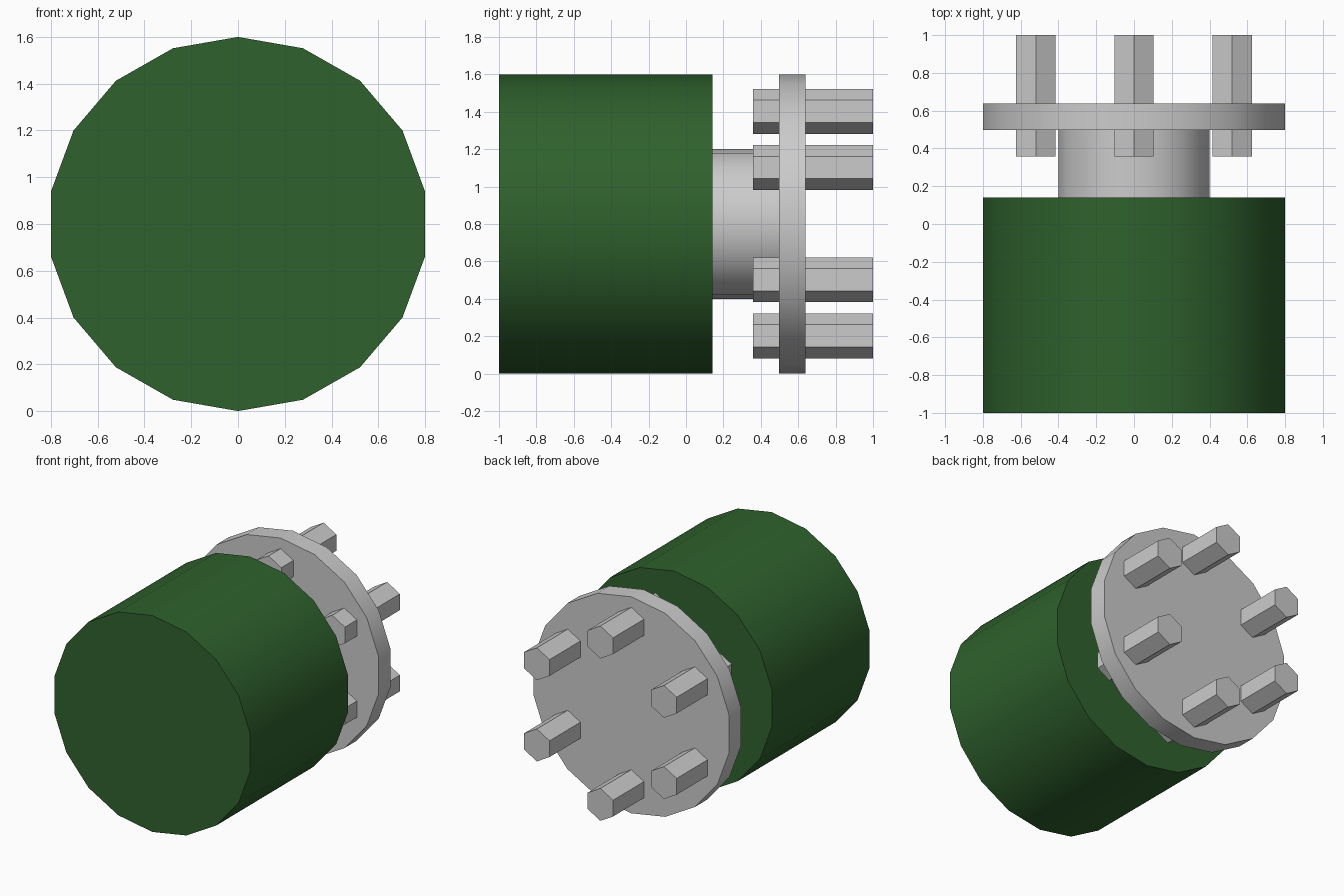
import bpy, math

if "Cube" in bpy.data.objects:
    bpy.data.objects.remove(bpy.data.objects["Cube"])

AXIS_Z = 0.8          # height of the main axis
WIDEN = 1 / math.sin(math.radians(80))   # discs fill their full width in x


def rod(name, sides, radius, y0, y1, x=0.0, z=AXIS_Z, widen=1.0):
    """Prism along y with one corner pointing up."""
    bpy.ops.mesh.primitive_cylinder_add(
        vertices=sides, radius=radius, depth=y1 - y0,
        location=(x, (y0 + y1) / 2, z), rotation=(math.pi / 2, 0, 0))
    ob = bpy.context.object
    ob.name = name
    ob.scale.x = widen
    bpy.ops.object.transform_apply(location=False, rotation=True, scale=True)
    return ob


def smooth(ob):
    bpy.context.view_layer.objects.active = ob
    bpy.ops.object.shade_smooth_by_angle(angle=math.radians(30))


# Main green drum
green = bpy.data.materials.new("green_paint")
green.diffuse_color = (0.028, 0.12, 0.026, 1)
green.use_nodes = True
green.node_tree.nodes["Principled BSDF"].inputs["Base Color"].default_value = green.diffuse_color
drum = rod("drum", 18, 0.8, -1.0, 0.141, widen=WIDEN)
drum.data.materials.append(green)
smooth(drum)

# Neck and mounting flange
smooth(rod("neck", 18, 0.4, 0.141, 0.498, widen=WIDEN))
smooth(rod("flange", 18, 0.8, 0.498, 0.639, widen=WIDEN))

# Ring of six hexagonal bolts through the flange
for i in range(6):
    a = math.radians(60 * i)
    rod(f"bolt_{i + 1}", 6, 0.12, 0.357, 1.0,
        x=0.6 * math.sin(a), z=AXIS_Z + 0.002 + 0.6 * math.cos(a))
